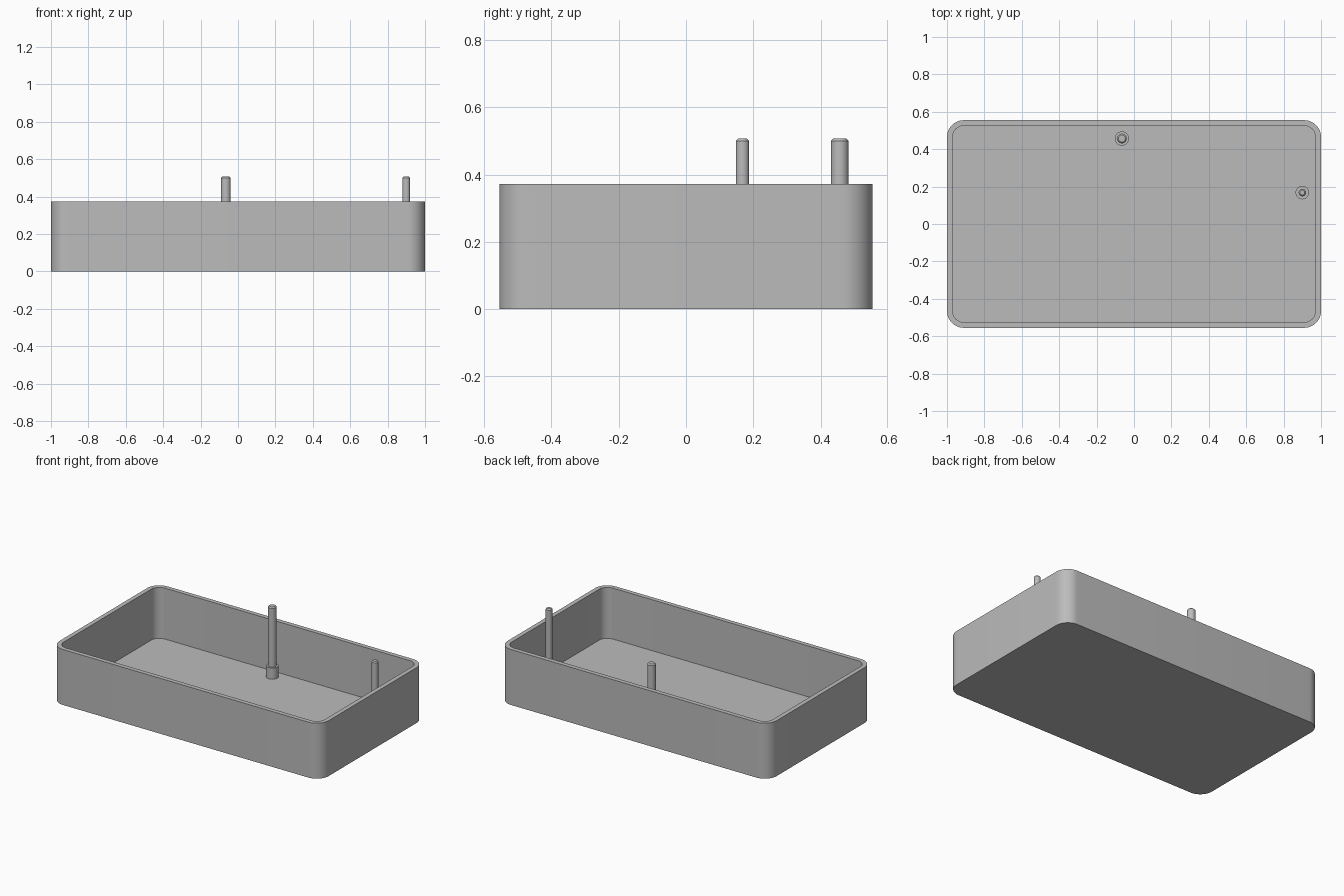
import bpy, bmesh, math

cube = bpy.data.objects.get("Cube")
if cube:
    bpy.data.objects.remove(cube, do_unlink=True)

grey = bpy.data.materials.new("plain_grey")
grey.use_nodes = True
colour = (0.5, 0.5, 0.5, 1)
grey.diffuse_color = colour
grey.node_tree.nodes["Principled BSDF"].inputs["Base Color"].default_value = colour

HALF_X, HALF_Y, HEIGHT = 1.0, 0.555, 0.372
WALL, FLOOR, RADIUS = 0.03, 0.03, 0.09


def finish(name, bm):
    bmesh.ops.recalc_face_normals(bm, faces=bm.faces)
    mesh = bpy.data.meshes.new(name)
    bm.to_mesh(mesh)
    bm.free()
    obj = bpy.data.objects.new(name, mesh)
    bpy.context.collection.objects.link(obj)
    mesh.materials.append(grey)
    bpy.ops.object.select_all(action="DESELECT")
    obj.select_set(True)
    bpy.context.view_layer.objects.active = obj
    bpy.ops.object.shade_smooth_by_angle(angle=math.radians(30))
    return obj


def skin(bm, loops):
    """Bridge successive loops of points and cap both ends."""
    rings = [[bm.verts.new(p) for p in loop] for loop in loops]
    for a, b in zip(rings, rings[1:]):
        n = len(a)
        for i in range(n):
            j = (i + 1) % n
            bm.faces.new((a[i], a[j], b[j], b[i]))
    bm.faces.new(rings[0])
    bm.faces.new(rings[-1])


def rounded_rect(inset, z, steps=12):
    r = RADIUS - inset
    cx, cy = HALF_X - RADIUS, HALF_Y - RADIUS
    points = []
    for k, (sx, sy) in enumerate([(1, 1), (-1, 1), (-1, -1), (1, -1)]):
        for s in range(steps + 1):
            a = math.pi / 2 * (k + s / steps)
            points.append((sx * cx + r * math.cos(a), sy * cy + r * math.sin(a), z))
    return points


def circle(x, y, r, z, sides=32):
    turn = [2 * math.pi * i / sides for i in range(sides)]
    return [(x + r * math.cos(a), y + r * math.sin(a), z) for a in turn]


# Open tray: outer wall, rim, inner wall and floor
bm = bmesh.new()
skin(bm, [rounded_rect(0, 0), rounded_rect(0, HEIGHT),
          rounded_rect(WALL, HEIGHT), rounded_rect(WALL, FLOOR)])
finish("tray", bm)


# Posts: wide collar on the floor, slim pin with chamfered tip
def post(name, x, y, pin, collar):
    top, collar_top, chamfer = 0.507, FLOOR + 0.075, 0.007
    profile = [(collar, FLOOR), (collar, collar_top), (pin, collar_top),
               (pin, top - chamfer), (pin - chamfer, top)]
    bm = bmesh.new()
    skin(bm, [circle(x, y, r, z) for r, z in profile])
    finish(name, bm)


post("back_post", -0.065, 0.457, 0.026, 0.038)
post("left_post", 0.9, 0.168, 0.02, 0.036)
